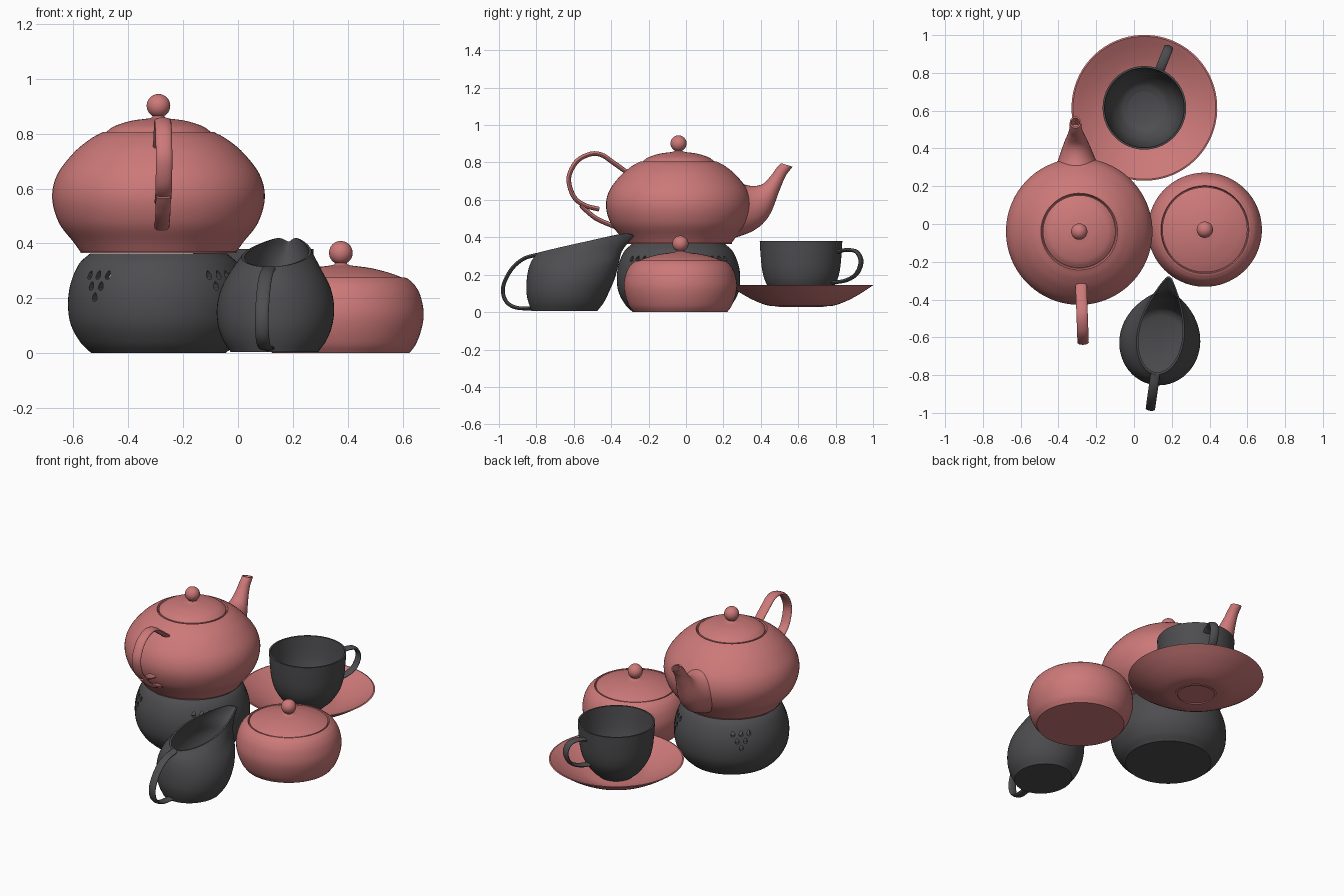
import bpy, bmesh
from math import sin, cos, pi, radians, exp
from mathutils import Vector, Matrix

if "Cube" in bpy.data.objects:
    bpy.data.objects.remove(bpy.data.objects["Cube"])


def material(name, colour):
    m = bpy.data.materials.new(name)
    m.use_nodes = True
    m.diffuse_color = colour
    m.node_tree.nodes["Principled BSDF"].inputs["Base Color"].default_value = colour
    return m


ROSE = material("rose glaze", (0.61, 0.19, 0.19, 1))
GREY = material("charcoal glaze", (0.075, 0.075, 0.08, 1))


def spline(points, n=6):
    """Smooth curve through points of any dimension."""
    p = [Vector(q) for q in points]
    p = [2 * p[0] - p[1]] + p + [2 * p[-1] - p[-2]]
    out = []
    for a, b, c, d in zip(p, p[1:], p[2:], p[3:]):
        for i in range(n):
            t = i / n
            out.append(0.5 * (2 * b + (c - a) * t + (2 * a - 5 * b + 4 * c - d) * t * t
                              + (3 * b - a - 3 * c + d) * t ** 3))
    return out + [p[-2]]


def smooth(ob):
    bpy.ops.object.select_all(action='DESELECT')
    ob.select_set(True)
    bpy.context.view_layer.objects.active = ob
    bpy.ops.object.shade_smooth_by_angle(angle=radians(35))


def finish(name, bm, mat, place):
    bmesh.ops.remove_doubles(bm, verts=bm.verts, dist=0.00005)
    bmesh.ops.recalc_face_normals(bm, faces=bm.faces)
    me = bpy.data.meshes.new(name)
    bm.to_mesh(me)
    bm.free()
    me.materials.append(mat)
    ob = bpy.data.objects.new(name, me)
    bpy.context.collection.objects.link(ob)
    x, y, turn = place
    ob.location = (x, y, 0)
    ob.rotation_euler.z = radians(turn)
    smooth(ob)
    return ob


def loft(name, rings, mat, place):
    """Skin a list of rings and cap both ends."""
    bm = bmesh.new()
    rows = [[bm.verts.new(p) for p in ring] for ring in rings]
    n = len(rows[0])
    for a, b in zip(rows, rows[1:]):
        for i in range(n):
            bm.faces.new((a[i], a[(i + 1) % n], b[(i + 1) % n], b[i]))
    bm.faces.new(rows[0])
    bm.faces.new(rows[-1])
    return finish(name, bm, mat, place)


def lathe(name, pieces, mat, place, n=72):
    """Turn smooth profile pieces (radius, height) with sharp joints between."""
    profile = [p for piece in pieces for p in (spline(piece) if len(piece) > 2 else piece)]
    clean = [profile[0]]
    for p in profile[1:]:
        if (Vector(p) - Vector(clean[-1])).length > 0.0004:
            clean.append(p)
    angles = [2 * pi * i / n for i in range(n)]
    rings = [[(max(r, 0.0005) * cos(a), max(r, 0.0005) * sin(a), z) for a in angles]
             for r, z in clean]
    return loft(name, rings, mat, place)


def strap(name, path, width, thick, mat, place):
    """Flattened tube along a (y, z) path."""
    pts = spline(path)
    rings = []
    for i, p in enumerate(pts):
        t = (pts[min(i + 1, len(pts) - 1)] - pts[max(i - 1, 0)]).normalized()
        ring = []
        for k in range(16):
            a = 2 * pi * k / 16
            h, w = cos(a) * thick / 2, sin(a) * width / 2
            ring.append((w, p.x - t.y * h, p.y + t.x * h))
        rings.append(ring)
    return loft(name, rings, mat, place)


def lid(name, dome, ball_z, place):
    """Domed lid with a ball knob."""
    r = 0.043
    ball = [(r * cos(a), ball_z + r * sin(a))
            for a in [radians(-60 + 10 * i) for i in range(16)]]
    neck = [dome[-1], (0.024, ball_z - 0.042), ball[0]]
    low = dome[0][1] - 0.015
    lathe(name, [[(0, low), (dome[0][0], low)], dome, neck, ball], ROSE, place)


POT = (-0.29, -0.04, 2)
SUGAR = (0.375, -0.03, 0)
CUP = (0.055, 0.615, -22)
JUG = (0.135, -0.635, -8)

# Teapot
lathe("teapot_body", [
    [(0, 0.365), (0.285, 0.365)],
    [(0.285, 0.37), (0.31, 0.405), (0.363, 0.475), (0.388, 0.565), (0.37, 0.65),
     (0.31, 0.73), (0.25, 0.78), (0.203, 0.806)],
    [(0.203, 0.806), (0.195, 0.79)], [(0.195, 0.79), (0, 0.79)]], ROSE, POT)
lid("teapot_lid", [(0.192, 0.806), (0.16, 0.828), (0.10, 0.847), (0.035, 0.856)], 0.902, POT)
strap("teapot_handle", [(-0.28, 0.75), (-0.35, 0.80), (-0.41, 0.84), (-0.47, 0.845),
                        (-0.54, 0.81), (-0.582, 0.74), (-0.584, 0.68), (-0.555, 0.61),
                        (-0.50, 0.57), (-0.425, 0.548)][:9] + [(-0.425, 0.55)],
      0.06, 0.025, ROSE, POT)
strap("teapot_handle_tail", [(-0.522, 0.572), (-0.49, 0.54), (-0.43, 0.495), (-0.31, 0.445)],
      0.055, 0.025, ROSE, POT)

# Teapot spout: upper point, lower point and half width of each section
sections = spline([(0.30, 0.70, 0.25, 0.38, 0.14), (0.385, 0.675, 0.40, 0.435, 0.095),
                   (0.45, 0.685, 0.485, 0.515, 0.066), (0.495, 0.73, 0.54, 0.65, 0.042),
                   (0.522, 0.768, 0.573, 0.727, 0.033), (0.548, 0.796, 0.61, 0.777, 0.03)])
tip = sections[-1]


def spout_ring(s, scale=1, sink=0):
    mid = Vector((0, (s[0] + s[2]) / 2 - sink * 0.6, (s[1] + s[3]) / 2 - sink))
    half = Vector((0, s[0] - s[2], s[1] - s[3])) / 2
    return [mid + scale * (half * cos(a) + Vector((s[4] * sin(a), 0, 0)))
            for a in [2 * pi * k / 32 for k in range(32)]]


loft("teapot_spout", [spout_ring(s) for s in sections]
     + [spout_ring(tip, 0.75), spout_ring(tip, 0.6, 0.05)], ROSE, POT)

# Warmer under the teapot, with pierced teardrop holes
warmer = lathe("warmer", [
    [(0, 0), (0.245, 0)],
    [(0.245, 0), (0.285, 0.04), (0.32, 0.105), (0.33, 0.18), (0.32, 0.255),
     (0.29, 0.325), (0.25, 0.363)],
    [(0.25, 0.363), (0.22, 0.363)],
    [(0.22, 0.363), (0.265, 0.32), (0.295, 0.25), (0.305, 0.18), (0.295, 0.11), (0.23, 0.03)],
    [(0.23, 0.03), (0, 0.03)]], GREY, (POT[0], POT[1], 0))
bm = bmesh.new()
for corner in range(4):
    for row in range(3):
        for k in range(3 - row):
            turn = Matrix.Rotation(radians(45 + 90 * corner) + (k - (2 - row) / 2) * 0.15, 3, 'Z')
            z = 0.285 - 0.04 * row
            ends = []
            for depth in (0.25, 0.36):
                ends.append([bm.verts.new(turn @ Vector(
                    (depth, 0.011 * sin(a) * (1 - 0.4 * cos(a)), z + 0.016 * cos(a))))
                    for a in [2 * pi * i / 12 for i in range(12)]])
            for i in range(12):
                j = (i + 1) % 12
                bm.faces.new((ends[0][i], ends[0][j], ends[1][j], ends[1][i]))
            bm.faces.new(ends[0])
            bm.faces.new(ends[1])
cutter = finish("warmer_hole_cutter", bm, GREY, (POT[0], POT[1], 0))
cutter.hide_render = True
cut = warmer.modifiers.new("holes", 'BOOLEAN')
cut.operation = 'DIFFERENCE'
cut.solver = 'EXACT'
cut.object = cutter
bpy.context.view_layer.objects.active = warmer
bpy.ops.object.modifier_apply(modifier="holes")
bpy.data.objects.remove(cutter)
smooth(warmer)

# Sugar bowl
lathe("sugar_bowl", [
    [(0, 0), (0.25, 0)],
    [(0.25, 0), (0.275, 0.035), (0.296, 0.095), (0.302, 0.15), (0.29, 0.21),
     (0.268, 0.25), (0.242, 0.273)],
    [(0.242, 0.273), (0.233, 0.276)], [(0.233, 0.276), (0.228, 0.26)],
    [(0.228, 0.26), (0, 0.26)]], ROSE, SUGAR)
lid("sugar_lid", [(0.225, 0.275), (0.18, 0.292), (0.11, 0.31), (0.035, 0.32)], 0.366, SUGAR)

# Saucer and cup
lathe("saucer", [
    [(0, 0.033), (0.105, 0.033)], [(0.105, 0.027), (0.12, 0.027)],
    [(0.12, 0.03), (0.18, 0.036), (0.25, 0.062), (0.32, 0.1), (0.386, 0.144)],
    [(0.386, 0.144), (0.378, 0.146)],
    [(0.378, 0.146), (0.31, 0.107), (0.24, 0.074), (0.17, 0.052), (0.1, 0.048)],
    [(0.1, 0.048), (0, 0.048)]], ROSE, CUP)
lathe("cup", [
    [(0, 0.048), (0.1, 0.048)],
    [(0.1, 0.048), (0.145, 0.09), (0.187, 0.155), (0.207, 0.22), (0.216, 0.3), (0.221, 0.38)],
    [(0.221, 0.38), (0.211, 0.38)],
    [(0.211, 0.38), (0.203, 0.29), (0.192, 0.22), (0.17, 0.155), (0.13, 0.1), (0.085, 0.075)],
    [(0.085, 0.075), (0, 0.075)]], GREY, CUP)
strap("cup_handle", [(0.208, 0.32), (0.26, 0.332), (0.32, 0.322), (0.346, 0.27),
                     (0.32, 0.205), (0.26, 0.17), (0.18, 0.157)], 0.05, 0.02, GREY, CUP)

# Cream jug: back height, front height, back reach, front reach, half width, pinch
jug = spline([(0.005, 0.005, -0.19, 0.16, 0.16, 0), (0.05, 0.05, -0.207, 0.195, 0.19, 0),
              (0.10, 0.11, -0.218, 0.225, 0.209, 0), (0.16, 0.18, -0.218, 0.255, 0.216, 0.05),
              (0.22, 0.26, -0.21, 0.277, 0.205, 0.15), (0.27, 0.34, -0.193, 0.30, 0.18, 0.4),
              (0.315, 0.432, -0.163, 0.362, 0.142, 0.62)])


def jug_ring(s, inset=0, dip=0):
    mid, half = (s[2] + s[3]) / 2, (s[3] - s[2]) / 2 - inset
    ring = []
    for k in range(64):
        a = 2 * pi * k / 64 - pi
        f = (1 + cos(a)) / 2
        ring.append(((s[4] - inset) * sin(a) * (1 - s[5] * f * f), mid + half * cos(a),
                     s[0] + (s[1] - s[0]) * f - dip * exp(-(a / 0.4) ** 2)))
    return ring


def lip_dip(i):
    return 0.025 * max(0, (i - 28) / 8)


outer = [jug_ring(s, 0, lip_dip(i)) for i, s in enumerate(jug)]
inner = [jug_ring(jug[i], 0.012, lip_dip(i)) for i in range(len(jug) - 1, 5, -1)]
floor = [jug_ring((0.03, 0.03, -0.11, 0.15, 0.13, 0))]
loft("cream_jug", outer + inner + floor, GREY, JUG)
strap("cream_jug_handle", [(-0.16, 0.308), (-0.235, 0.285), (-0.30, 0.23), (-0.345, 0.14),
                           (-0.335, 0.065), (-0.28, 0.025), (-0.18, 0.018)],
      0.05, 0.02, GREY, JUG)
